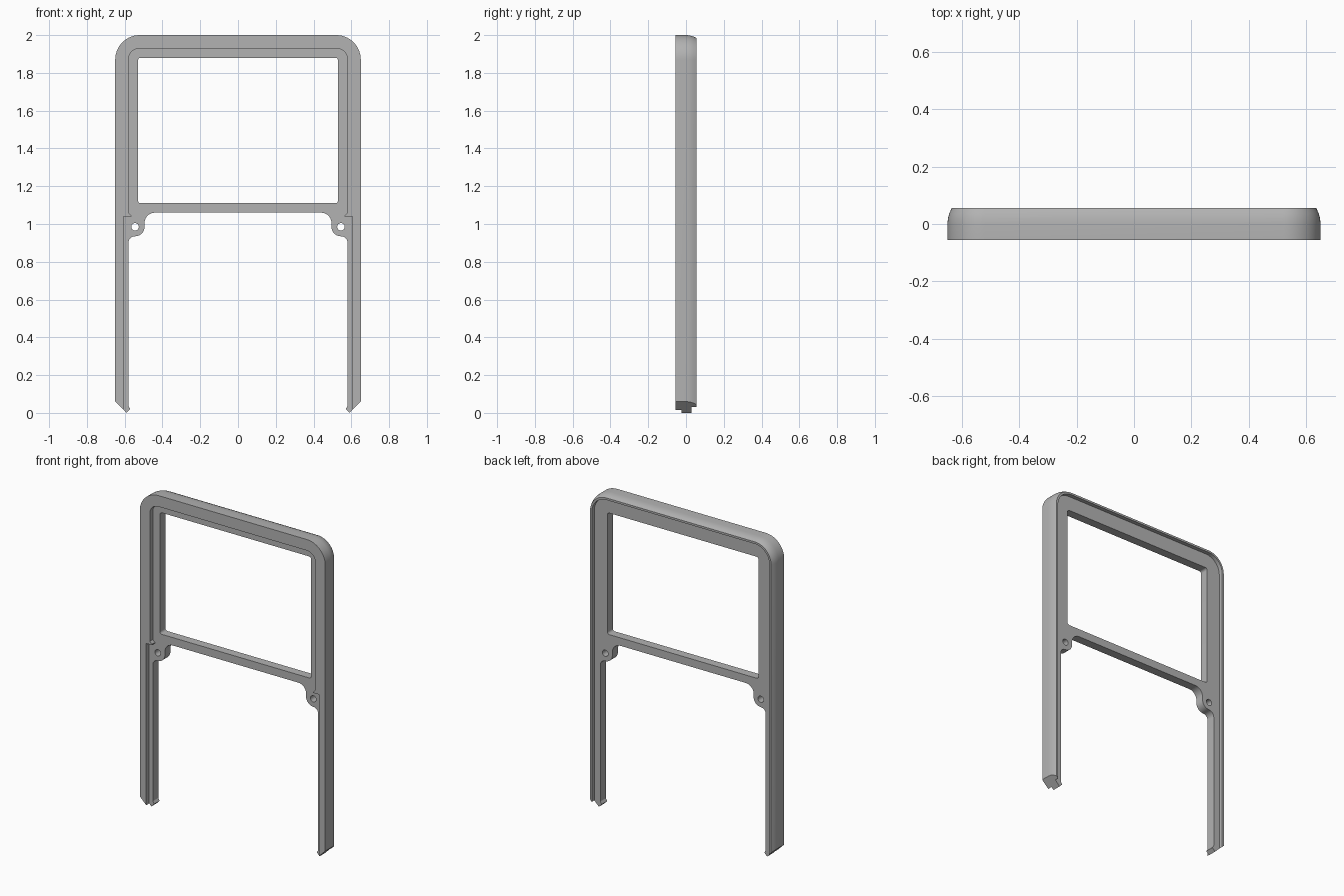
import bpy, bmesh
from math import sin, cos, radians

if "Cube" in bpy.data.objects:
    bpy.data.objects.remove(bpy.data.objects["Cube"])

HALF_W, TOP, RADIUS = 0.65, 2.0, 0.13
FRONT = -0.055

grey = bpy.data.materials.new("plain grey")
grey.use_nodes = True
grey.diffuse_color = (0.45, 0.45, 0.45, 1)
grey.node_tree.nodes["Principled BSDF"].inputs["Base Color"].default_value = grey.diffuse_color


def arc(cx, cz, r, a0, a1, n=10):
    angles = [radians(a0 + (a1 - a0) * i / n) for i in range(n + 1)]
    return [(cx + r * cos(a), cz + r * sin(a)) for a in angles]


def mirrored(half):
    """Continue a right-hand path over to the left-hand side."""
    return half + [(-x, z) for x, z in reversed(half)]


def arch(d, start=None):
    """Rounded arch path set in by d; its feet follow the 45 degree foot cut."""
    z0 = 0.06 - d if start is None else start
    return mirrored([(HALF_W - d, z0)] + arc(HALF_W - RADIUS, TOP - RADIUS, RADIUS - d, 0, 90, 14))


def finish(bm, name):
    bmesh.ops.recalc_face_normals(bm, faces=bm.faces)
    mesh = bpy.data.meshes.new(name)
    bm.to_mesh(mesh)
    bm.free()
    mesh.materials.append(grey)
    ob = bpy.data.objects.new(name, mesh)
    bpy.context.collection.objects.link(ob)
    return ob


def prism(name, outline, y0, y1):
    bm = bmesh.new()
    rings = [[bm.verts.new((x, y, z)) for x, z in outline] for y in (y0, y1)]
    for ring in rings:
        bm.faces.new(ring)
    n = len(outline)
    for i in range(n):
        j = (i + 1) % n
        bm.faces.new((rings[0][i], rings[0][j], rings[1][j], rings[1][i]))
    return finish(bm, name)


def sweep(name, section):
    """Carry a closed (inset, y) section along the arch."""
    bm = bmesh.new()
    rails = [[bm.verts.new((x, y, z)) for x, z in arch(d)] for d, y in section]
    for a, b in zip(rails, rails[1:] + rails[:1]):
        for i in range(len(a) - 1):
            bm.faces.new((a[i], a[i + 1], b[i + 1], b[i]))
    for end in (0, -1):
        bm.faces.new([rail[end] for rail in rails])
    return finish(bm, name)


def combine(target, other, operation):
    mod = target.modifiers.new("combine", 'BOOLEAN')
    mod.operation, mod.solver, mod.object = operation, 'EXACT', other
    bpy.context.view_layer.objects.active = target
    bpy.ops.object.modifier_apply(modifier=mod.name)
    bpy.data.objects.remove(other)


# Outer wall: straight front half, rounded back half, thin lip at the back
frame = sweep("bezel_frame", [
    (0, FRONT), (0, 0), (0.002, 0.02), (0.007, 0.038), (0.015, 0.055),
    (0.028, 0.055), (0.028, 0.005), (0.045, 0.005), (0.045, FRONT)])

# Recessed panel with the screw lobes, leg strips and hooked feet
lower = (arc(0.44, 1.005, 0.055, 90, 0)
         + arc(0.545, 0.985, 0.05, 180, 270)
         + arc(0.545, 0.9, 0.035, 90, 0)
         + [(0.58, 0.036), (0.57, 0.02), (0.59, 0)])
left_lower = [(-x, z) for x, z in reversed(lower)]
panel = prism("panel", lower + arch(0.02) + left_lower, -0.025, 0.03)

# Window opening and screw holes
r = 0.015
corners = [(0.53 - r, 1.88 - r, 0), (r - 0.53, 1.88 - r, 90),
           (r - 0.53, 1.11 + r, 180), (0.53 - r, 1.11 + r, 270)]
window = [p for x, z, a in corners for p in arc(x, z, r, a, a + 90, 5)]
combine(panel, prism("window_cutter", window, -0.2, 0.2), 'DIFFERENCE')
for side in (-1, 1):
    hole = arc(side * 0.545, 0.985, 0.02, 0, 360, 16)[:-1]
    combine(panel, prism("hole_cutter", hole, -0.2, 0.2), 'DIFFERENCE')

# Thick front rim around the upper part, with small flares at its ends
inner = arch(0.07, 1.06)
flare = [(0.565, 1.04), (0.565, 1.046)]
inner = flare + inner + [(-x, z) for x, z in reversed(flare)]
rim = prism("front_rim", arch(0.045, 1.04) + inner[::-1], FRONT, -0.01)

combine(frame, panel, 'UNION')
combine(frame, rim, 'UNION')

bpy.ops.object.select_all(action='DESELECT')
frame.select_set(True)
bpy.context.view_layer.objects.active = frame
bpy.ops.object.shade_smooth_by_angle(angle=radians(30))
